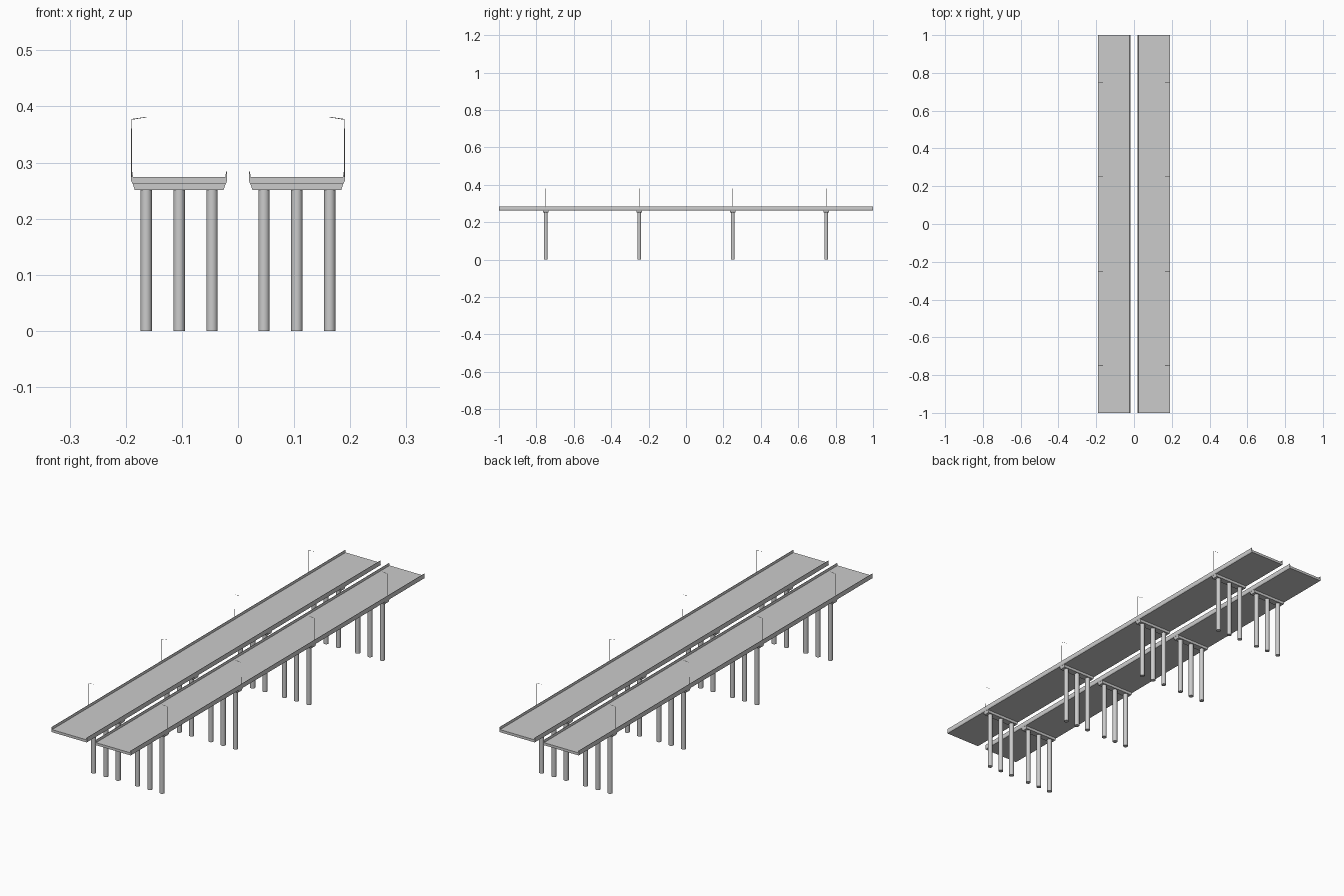
import bpy, bmesh
from mathutils import Matrix, Vector

if "Cube" in bpy.data.objects:
    bpy.data.objects.remove(bpy.data.objects["Cube"])

concrete = bpy.data.materials.new("concrete grey")
concrete.use_nodes = True
GREY = (0.6, 0.6, 0.6, 1)
concrete.diffuse_color = GREY
concrete.node_tree.nodes["Principled BSDF"].inputs["Base Color"].default_value = GREY


def add_object(name, bm, smooth=False):
    bmesh.ops.recalc_face_normals(bm, faces=bm.faces)
    mesh = bpy.data.meshes.new(name)
    bm.to_mesh(mesh)
    bm.free()
    mesh.materials.append(concrete)
    obj = bpy.data.objects.new(name, mesh)
    bpy.context.collection.objects.link(obj)
    if smooth:
        bpy.ops.object.select_all(action='DESELECT')
        obj.select_set(True)
        bpy.context.view_layer.objects.active = obj
        bpy.ops.object.shade_smooth_by_angle()
    return obj


def extrude_profile(name, points, y0, y1, side):
    """Extrude an x/z outline along y, flipped in x by side."""
    bm = bmesh.new()
    face = bm.faces.new([bm.verts.new((side * x, y0, z)) for x, z in points])
    new = bmesh.ops.extrude_face_region(bm, geom=[face])["geom"]
    moved = [v for v in new if isinstance(v, bmesh.types.BMVert)]
    bmesh.ops.translate(bm, verts=moved, vec=(0, y1 - y0, 0))
    return add_object(name, bm)


def rod(name, start, end, r0, r1, sides, smooth=False):
    a, b = Vector(start), Vector(end)
    axis = b - a
    bm = bmesh.new()
    turn = axis.to_track_quat('Z', 'Y').to_matrix().to_4x4()
    bmesh.ops.create_cone(bm, cap_ends=True, segments=sides, radius1=r0,
                          radius2=r1, depth=axis.length,
                          matrix=Matrix.Translation((a + b) / 2) @ turn)
    return add_object(name, bm, smooth)


INNER, OUTER = 0.0192, 0.1905
CENTRE = (INNER + OUTER) / 2
ROAD, KERB, DECK_BASE, CAP_BASE = 0.274, 0.284, 0.263, 0.251

# Half of the deck outline: underside, parapet, road surface
half = [(0.0835, DECK_BASE), (OUTER - CENTRE, 0.268), (0.0850, KERB),
        (0.0838, KERB), (0.0820, ROAD)]
deck_outline = ([(CENTRE + x, z) for x, z in half]
                + [(CENTRE - x, z) for x, z in reversed(half)])
cap_outline = [(CENTRE - 0.079, CAP_BASE), (CENTRE + 0.079, CAP_BASE),
               (CENTRE + 0.083, DECK_BASE), (CENTRE - 0.083, DECK_BASE)]

for side, word in ((1, "left"), (-1, "right")):
    extrude_profile(f"{word}_deck", deck_outline, -1, 1, side)
    for row, y in enumerate((-0.75, -0.25, 0.25, 0.75), 1):
        # Pier: cross beam on three round columns
        extrude_profile(f"{word}_pier_cap_{row}", cap_outline, y - 0.014, y + 0.014, side)
        for n in (-1, 0, 1):
            x = side * (CENTRE + n * 0.0586)
            rod(f"{word}_column_{row}_{n + 2}", (x, y, 0), (x, y, CAP_BASE),
                0.01, 0.01, 20, True)
        # Lamp: slim post on the outer parapet, arm over the road
        post = side * 0.1895
        rod(f"{word}_lamp_post_{row}", (post, y, ROAD), (post, y, 0.377), 0.001, 0.0007, 8)
        rod(f"{word}_lamp_arm_{row}", (post, y, 0.377), (side * 0.163, y, 0.381),
            0.0007, 0.0005, 8)
